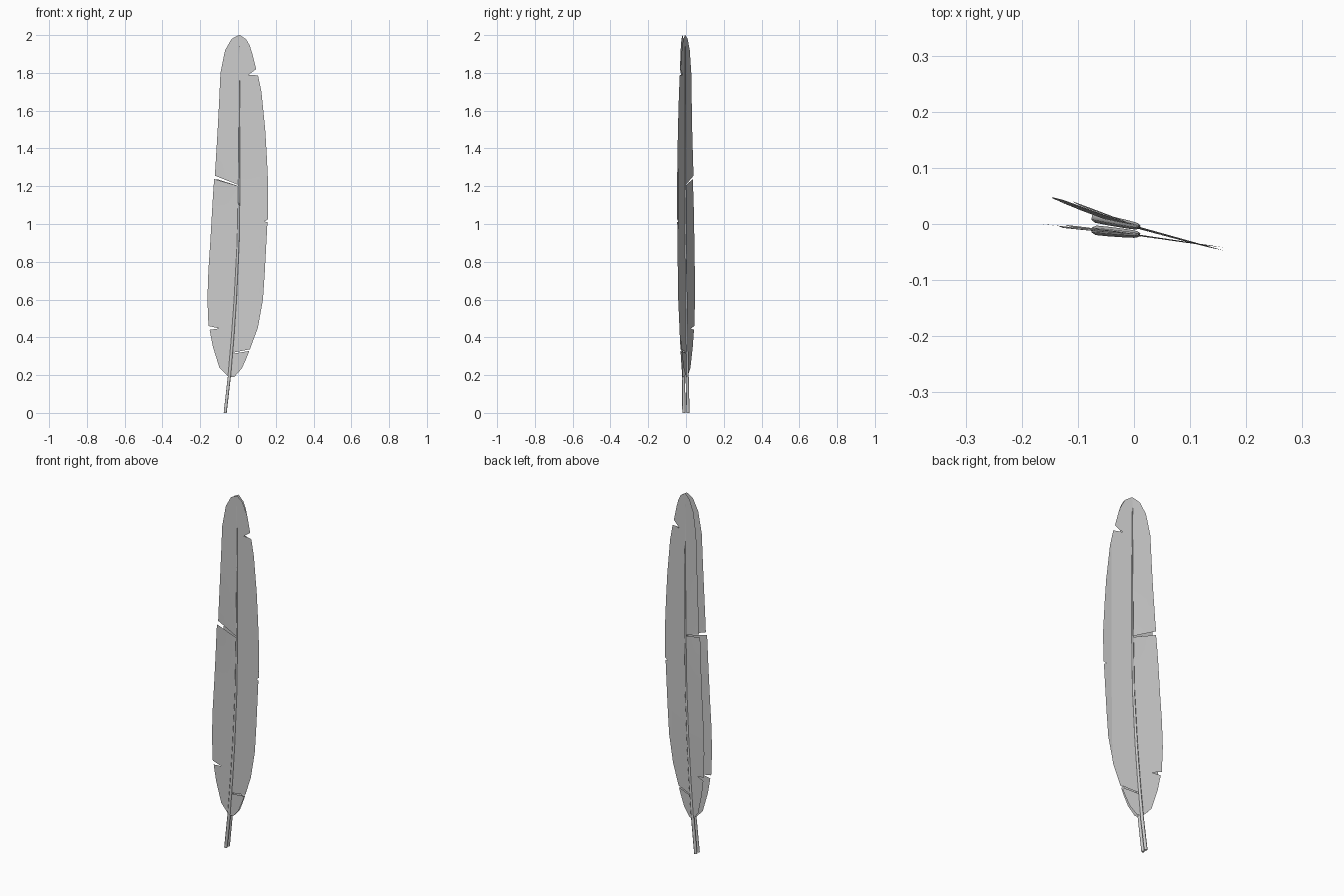
import bpy, bmesh

if "Cube" in bpy.data.objects:
    bpy.data.objects.remove(bpy.data.objects["Cube"])

# Centre line of the feather: (z, x, quill radius)
SPINE = [(0.0, -0.068, .0085), (0.2, -0.045, .0085), (0.4, -0.028, .008), (0.6, -0.014, .0075),
         (0.9, 0.001, .0065), (1.2, 0.006, .0055), (1.6, 0.008, .0035), (1.94, 0.006, .0015),
         (2.0, 0.006, .001)]

# Vane edges in rows (z at spine, edge x, edge z); each list is one piece between full tears
LEFT = [[(.19, -.05, .19), (.23, -.1, .24), (.33, -.135, .35), (.42, -.153, .44), (.43, -.1, .447),
         (.44, -.159, .46), (.58, -.165, .6), (.72, -.16, .75), (.87, -.15, .9), (1.03, -.14, 1.07),
         (1.13, -.134, 1.17), (1.2, -.129, 1.238)],
        [(1.205, -.125, 1.256), (1.27, -.121, 1.32), (1.46, -.11, 1.5), (1.62, -.102, 1.65),
         (1.77, -.095, 1.8), (1.9, -.07, 1.92), (1.97, -.035, 1.98), (2.0, .004, 2.0)]]
RIGHT = [[(.19, -.02, .19), (.23, .02, .235), (.28, .045, .29), (.312, .06, .328)],
         [(.317, .063, .337), (.42, .105, .45), (.57, .132, .6), (.72, .142, .75), (.87, .15, .9),
          (.98, .156, 1.01), (.985, .138, 1.013), (.99, .159, 1.025), (1.16, .16, 1.2),
          (1.32, .153, 1.35), (1.47, .144, 1.5), (1.68, .124, 1.7), (1.765, .106, 1.787),
          (1.77, .055, 1.789), (1.79, .096, 1.82), (1.89, .076, 1.9), (1.93, .062, 1.945),
          (1.97, .043, 1.978), (2.0, .01, 2.0)]]


def spine_x(z):
    for (z0, x0, _), (z1, x1, _) in zip(SPINE, SPINE[1:]):
        if z <= z1:
            return x0 + (x1 - x0) * (z - z0) / (z1 - z0)
    return SPINE[-1][1]


def build_vane(name, pieces, base, lean, slope, squeeze):
    cols = 4
    bm = bmesh.new()
    for rows in pieces:
        previous = None
        for sz, ex, ez in rows:
            sx = spine_x(sz)
            row = []
            for i in range(cols + 1):
                t = i / cols
                dx = (ex - sx) * t * squeeze
                # slight curl of the lips beside the big tear
                gap = sz - 1.2025
                curl = .006 * max(0, 1 - abs(gap) / .15) * t * (1 - .5 * t)
                if ex > 0:
                    curl = 0
                y = base - lean * sx - slope * dx + (curl if gap > 0 else -curl)
                row.append(bm.verts.new((sx + dx, y, sz + (ez - sz) * t)))
            if previous:
                for i in range(cols):
                    bm.faces.new((previous[i], previous[i + 1], row[i + 1], row[i]))
            previous = row
    bmesh.ops.remove_doubles(bm, verts=bm.verts, dist=1e-5)
    bmesh.ops.recalc_face_normals(bm, faces=bm.faces)
    mesh = bpy.data.meshes.new(name)
    bm.to_mesh(mesh)
    bm.free()
    mesh.shade_smooth()
    bpy.context.collection.objects.link(bpy.data.objects.new(name, mesh))


def build_quill(name, base, lean):
    curve = bpy.data.curves.new(name, 'CURVE')
    curve.dimensions = '3D'
    curve.bevel_depth = 1
    curve.bevel_resolution = 1
    curve.use_fill_caps = True
    path = curve.splines.new('POLY')
    points = SPINE[:-1]
    path.points.add(len(points) - 1)
    for p, (z, x, r) in zip(path.points, points):
        p.co = (x, base - lean * x, z, 1)
        p.radius = r
    bpy.context.collection.objects.link(bpy.data.objects.new(name, curve))


# Two feathers, nearly touching on the right and fanned apart on the left
for label, base, lean, left_slope, right_slope, squeeze in (
        ("front", -.018, .1, .11, .15, .98),
        ("back", -.003, .2, .36, .28, .88)):
    build_vane(label + "_left_vane", LEFT, base, lean, left_slope, squeeze)
    build_vane(label + "_right_vane", RIGHT, base, lean, right_slope, 1)
    build_quill(label + "_quill", base, lean)
